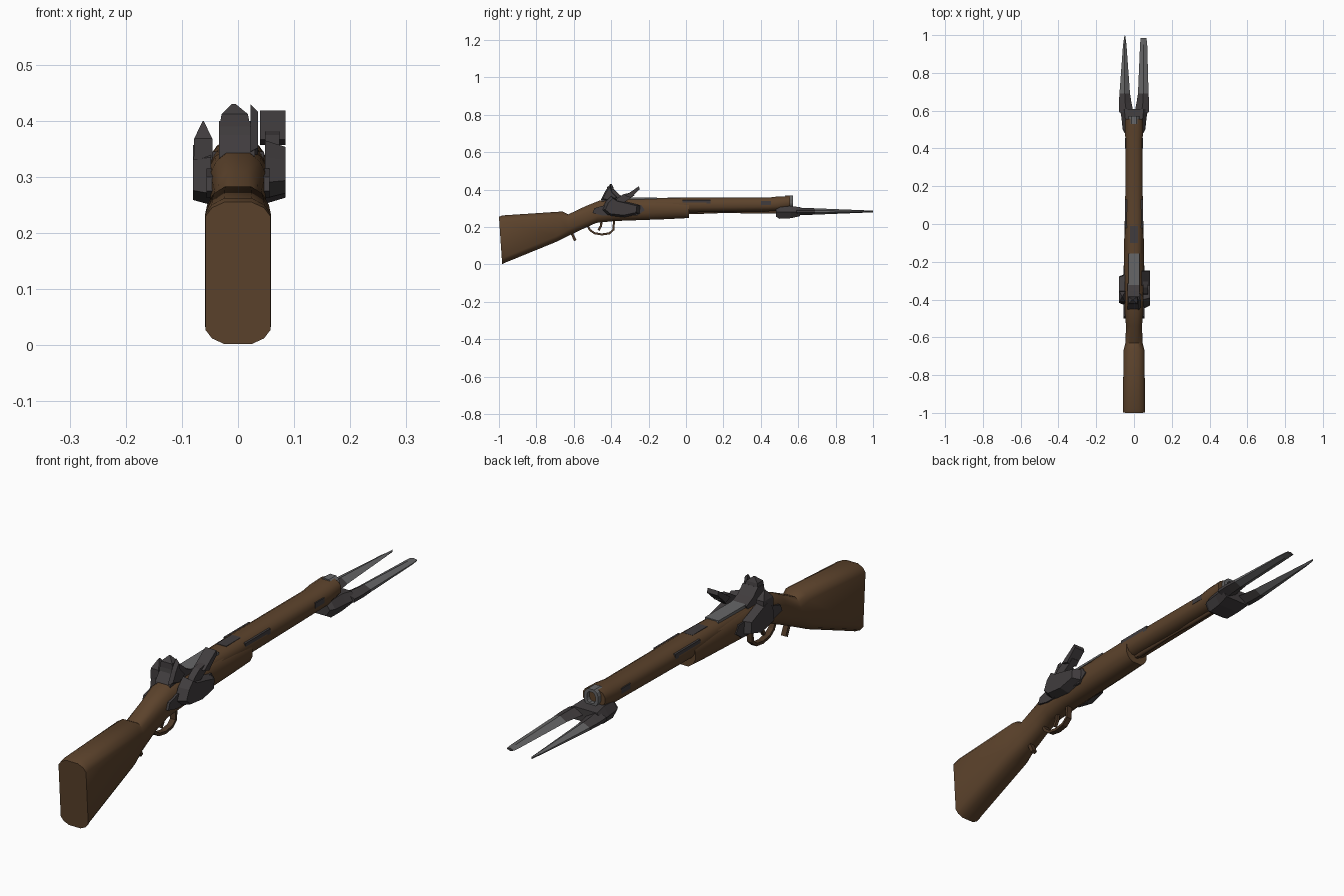
import bpy, bmesh, math
from mathutils import Vector

if "Cube" in bpy.data.objects:
    bpy.data.objects.remove(bpy.data.objects["Cube"])


def material(name, rgb):
    m = bpy.data.materials.new(name)
    m.diffuse_color = (*rgb, 1)
    m.use_nodes = True
    m.node_tree.nodes["Principled BSDF"].inputs["Base Color"].default_value = m.diffuse_color
    return m


WOOD = material("walnut wood", (0.108, 0.056, 0.025))
DARK_WOOD = material("dark brown", (0.072, 0.038, 0.019))
STEEL = material("dark steel", (0.052, 0.046, 0.048))
BRIGHT = material("worn steel", (0.135, 0.135, 0.138))


def finish(bm, name, mats, smooth=None):
    bmesh.ops.recalc_face_normals(bm, faces=bm.faces)
    me = bpy.data.meshes.new(name)
    bm.to_mesh(me)
    bm.free()
    for m in mats:
        me.materials.append(m)
    ob = bpy.data.objects.new(name, me)
    bpy.context.collection.objects.link(ob)
    if smooth:
        bpy.ops.object.select_all(action='DESELECT')
        ob.select_set(True)
        bpy.context.view_layer.objects.active = ob
        bpy.ops.object.shade_smooth_by_angle(angle=math.radians(smooth))
    return ob


def loft(name, rings, mats, smooth=None, rule=None):
    bm = bmesh.new()
    vs = [[bm.verts.new(p) for p in r] for r in rings]
    n = len(rings[0])
    for a, b in zip(vs, vs[1:]):
        for i in range(n):
            f = bm.faces.new((a[i], a[(i + 1) % n], b[(i + 1) % n], b[i]))
            if rule:
                f.material_index = rule(f.calc_center_median())
    bm.faces.new(vs[0])
    bm.faces.new(vs[-1])
    return finish(bm, name, mats, smooth)


def prism(name, yz, x0, x1, mat, taper=1.0):
    """Side profile extruded across x; the x1 end is scaled by taper."""
    c = sum((Vector(p) for p in yz), Vector((0, 0))) / len(yz)
    end = [c + (Vector(p) - c) * taper for p in yz]
    return loft(name, [[(x0, *p) for p in yz], [(x1, *p) for p in end]], [mat])


def strip(name, path, width, thick, mat):
    """Bent bar following a side-view path."""
    rings = []
    for i, p in enumerate(path):
        t = (Vector(path[min(i + 1, len(path) - 1)]) - Vector(path[max(i - 1, 0)])).normalized()
        n = Vector((-t.y, t.x)) * thick / 2
        a, b = Vector(p) + n, Vector(p) - n
        rings.append([(-width / 2, *a), (width / 2, *a), (width / 2, *b), (-width / 2, *b)])
    return loft(name, rings, [mat])


def stock_ring(y_top, z_top, y_bot, z_bot, hw, soft):
    """Cross-section; soft is how far the corners are rounded off."""
    h = [(.42, 1), (.8, 1 - soft * .4), (1, 1 - soft), (1, soft), (.8, soft * .4), (.42, 0)]
    pts = h + [(-u, v) for u, v in reversed(h)]
    return [(u * hw, y_bot + (y_top - y_bot) * v, z_bot + (z_top - z_bot) * v) for u, v in pts]


# Butt, wrist and lower stock
loft("stock", [stock_ring(*s) for s in [
    (-1.0, .255, -.983, .002, .058, .10),
    (-.98, .262, -.96, .012, .059, .12),
    (-.66, .283, -.70, .118, .055, .2),
    (-.63, .267, -.63, .152, .046, .3),
    (-.54, .310, -.54, .195, .042, .3),
    (-.46, .342, -.48, .222, .049, .3),
    (-.38, .350, -.38, .232, .052, .3),
    (-.10, .350, -.10, .242, .052, .35),
    (.015, .345, .015, .248, .050, .35)]], [WOOD], 40)

# Wooden fore-end and flared nose
loft("fore_end", [stock_ring(*s) for s in [
    (-.40, .352, -.40, .27, .040, .3),
    (0, .357, 0, .278, .047, .33),
    (.44, .357, .44, .284, .045, .33),
    (.49, .363, .49, .286, .048, .33),
    (.555, .365, .555, .300, .046, .33)]], [WOOD], 40)

# Steel muzzle, recessed bore
loft("muzzle", [stock_ring(*s) for s in [
    (.53, .369, .53, .305, .030, .33),
    (.572, .369, .572, .305, .030, .33),
    (.572, .358, .572, .316, .018, .33),
    (.545, .358, .545, .316, .018, .33)]], [BRIGHT])

# Ramrod below the barrel
loft("ramrod", [[(r * math.cos(a * math.pi / 3), y, .279 + r * math.sin(a * math.pi / 3))
                 for a in range(6)]
                for y, r in [(.0, .011), (.06, .011), (.2, .005), (.27, .005), (.33, .009), (.5, .008)]],
     [DARK_WOOD], 60)

# Bayonet: shared socket and two blades with paler points
loft("bayonet_socket", [[(-w, y, zc), (-w * .7, y, zt), (w * .7, y, zt), (w, y, zc),
                         (w * .7, y, zb), (-w * .7, y, zb)]
                        for y, w, zb, zc, zt in [(.482, .050, .255, .28, .298), (.50, .060, .244, .28, .306),
                                                 (.56, .066, .247, .28, .312), (.61, .074, .258, .28, .306)]],
     [STEEL])
for side, name, tip in ((-1, "left_blade", [(.95, .040, .058), (.999, .047, .050)]),
                        (1, "right_blade", [(.95, .032, .070), (.985, .035, .066)])):
    rings = []
    for y, xi, xo in [(.59, .003, .078), (.64, .013, .080), (.69, .021, .077)] + tip:
        h = .021 - (y - .59) * .040
        xm, z = (xi + xo) / 2, .283
        rings.append([(side * xi, y, z), (side * xm, y, z + h), (side * xo, y, z + h * .3),
                      (side * xo, y, z - h * .3), (side * xm, y, z - h)])
    loft(name, rings, [STEEL, BRIGHT], rule=lambda c: int(c.y > .69))

# Flat bright plate on the breech
prism("breech_plate", [(-.40, .335), (-.40, .357), (-.155, .359), (-.155, .335)], -.028, .028, BRIGHT)

# Thin inlays: lock plates and barrel bands on both sides
for s in (-1, 1):
    prism("lock_plate", [(-.50, .275), (-.49, .30), (-.44, .315), (-.24, .318), (-.22, .29), (-.26, .262),
                         (-.45, .262)], s * .045, s * .056, STEEL)
    prism("side_inlay", [(-.02, .325), (-.02, .345), (.13, .345), (.13, .325)], s * .036, s * .0465, STEEL)
    prism("nose_inlay", [(.40, .318), (.40, .338), (.455, .338), (.455, .318)], s * .036, s * .0465, STEEL)
prism("top_inlay", [(-.10, .345), (-.10, .3575), (-.01, .3575), (-.01, .345)], -.02, .02, STEEL)

# Lock blocks bulging from each side
prism("right_lock", [(-.45, .29), (-.43, .335), (-.40, .365), (-.37, .345), (-.30, .33), (-.24, .315),
                     (-.245, .27), (-.33, .252), (-.42, .262)], .048, .085, STEEL, .8)
prism("left_lock", [(-.43, .27), (-.42, .335), (-.38, .365), (-.33, .345), (-.27, .32), (-.265, .272),
                    (-.34, .25)], -.048, -.080, STEEL, .85)

# Pointed left finial
loft("left_finial", [[(-.062 + dx * k, -.385 + dy * k, z) for dx, dy in
                      ((-.017, -.03), (.017, -.03), (.017, .03), (-.017, .03))]
                     for z, k in [(.33, 1), (.368, .95), (.400, .05)]], [STEEL])

# Central cock with a peaked crown
prism("cock_body", [(-.455, .325), (-.45, .345), (-.425, .375), (-.42, .40), (-.385, .40), (-.355, .372),
                    (-.315, .354), (-.33, .33)], -.034, .030, STEEL)
loft("cock_crown", [[(-.008 + dx * k, y + dy * k, z) for dx, dy in
                     ((-.025, -.02), (.03, -.02), (.03, .02), (-.025, .02))]
                    for z, k, y in [(.39, 1, -.403), (.412, .85, -.405), (.430, .12, -.40)]], [STEEL])
prism("cock_spur", [(-.455, .345), (-.43, .395), (-.405, .43), (-.395, .39), (-.36, .355), (-.40, .33)],
      .022, .036, STEEL, .75)

# Striker arm leaning forward on the right, with a flat head
prism("striker_arm", [(-.39, .325), (-.365, .355), (-.335, .375), (-.29, .385), (-.275, .37), (-.31, .345),
                      (-.34, .325)], .048, .074, STEEL)
prism("striker_head", [(-.325, .367), (-.252, .418), (-.247, .402), (-.295, .357)], .039, .085, STEEL)

# Trigger guard, trigger and rear spur
strip("trigger_guard", [(-.525, .205), (-.515, .185), (-.49, .167), (-.45, .160), (-.41, .166), (-.388, .185),
                        (-.385, .235)], .022, .011, DARK_WOOD)
strip("trigger", [(-.45, .235), (-.455, .205), (-.468, .182)], .012, .012, DARK_WOOD)
strip("guard_spur", [(-.615, .175), (-.605, .155), (-.592, .127)], .02, .014, DARK_WOOD)
